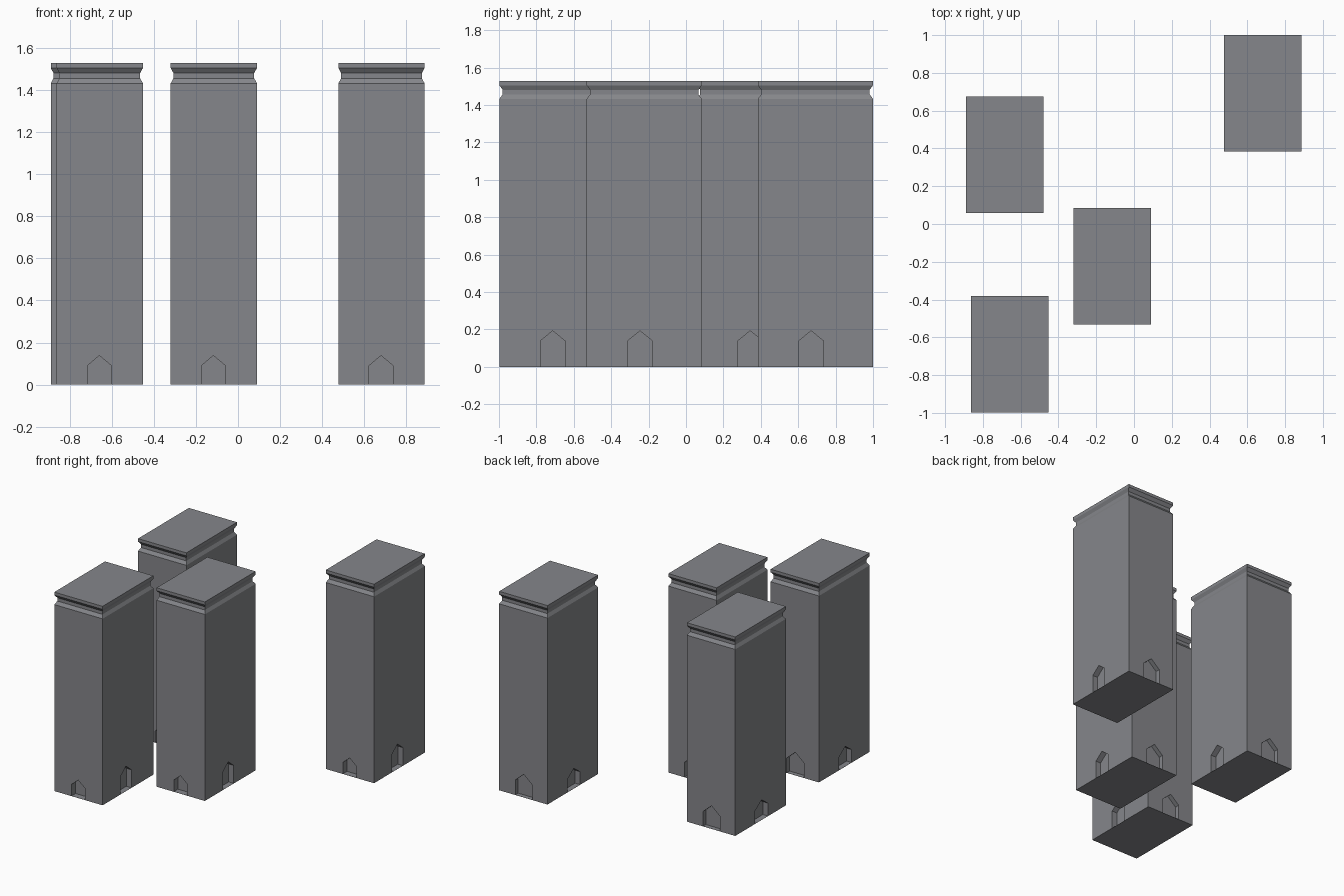
import bpy, bmesh
from math import radians
from mathutils import Matrix, Vector

if "Cube" in bpy.data.objects:
    bpy.data.objects.remove(bpy.data.objects["Cube"])

W, D = 0.41, 0.616
# tower wall profile: (height, inset of side walls, inset of front and back walls)
PROFILE = [(0, 0, 0), (1.432, 0, 0), (1.456, 0.013, 0.018), (1.481, 0.013, 0.018),
           (1.505, 0, 0), (1.528, 0, 0)]
# doorways: facing angle, wall distance, sideways offset, width, shoulder, apex, depth
DOORS = [
    (0, D / 2, -0.002, 0.114, 0.09, 0.138, 0.05),      # front
    (90, W / 2, -0.023, 0.131, 0.139, 0.192, 0.043),   # right
    (180, D / 2, 0.004, 0.145, 0.115, 0.178, 0.035),   # back
    (270, W / 2, 0.012, 0.155, 0.10, 0.155, 0.043),    # left
]
CENTRES = [(-0.685, 0.366), (-0.657, -0.69), (-0.115, -0.223), (0.682, 0.692)]


def make_object(name, bm):
    bmesh.ops.recalc_face_normals(bm, faces=bm.faces)
    mesh = bpy.data.meshes.new(name)
    bm.to_mesh(mesh)
    bm.free()
    obj = bpy.data.objects.new(name, mesh)
    bpy.context.collection.objects.link(obj)
    return obj


# Tower shell with the groove below the roof slab
bm = bmesh.new()
rings = []
for z, inset_x, inset_y in PROFILE:
    x, y = W / 2 - inset_x, D / 2 - inset_y
    rings.append([bm.verts.new((sx * x, sy * y, z)) for sx, sy in ((-1, -1), (1, -1), (1, 1), (-1, 1))])
for a, b in zip(rings, rings[1:]):
    for i in range(4):
        j = (i + 1) % 4
        bm.faces.new((a[i], a[j], b[j], b[i]))
bm.faces.new(rings[0])
bm.faces.new(rings[-1])
tower = make_object("tower_1", bm)

# Gabled doorway cutters, one per wall, leaving a thin floor
bm = bmesh.new()
for angle, wall, off, w, shoulder, apex, depth in DOORS:
    rot = Matrix.Rotation(radians(angle), 4, 'Z')
    outline = [(-w / 2, 0.001), (w / 2, 0.001), (w / 2, shoulder), (0, apex), (-w / 2, shoulder)]
    face = bm.faces.new([bm.verts.new(rot @ Vector((off + x, -wall - 0.05, z))) for x, z in outline])
    ext = bmesh.ops.extrude_face_region(bm, geom=[face], use_keep_orig=True)
    verts = [v for v in ext["geom"] if isinstance(v, bmesh.types.BMVert)]
    bmesh.ops.translate(bm, verts=verts, vec=rot.to_3x3() @ Vector((0, depth + 0.05, 0)))
cutter = make_object("doorway_cutter", bm)
cutter.hide_render = True

mod = tower.modifiers.new("doorways", 'BOOLEAN')
mod.operation = 'DIFFERENCE'
mod.solver = 'EXACT'
mod.object = cutter
bpy.context.view_layer.update()
carved = bpy.data.meshes.new_from_object(tower.evaluated_get(bpy.context.evaluated_depsgraph_get()))
tower.modifiers.clear()
tower.data = carved
bpy.data.objects.remove(cutter)

# Dark stone colour
stone = bpy.data.materials.new("dark_stone")
stone.diffuse_color = (0.235, 0.24, 0.256, 1)
stone.use_nodes = True
stone.node_tree.nodes["Principled BSDF"].inputs["Base Color"].default_value = stone.diffuse_color
carved.materials.clear()
carved.materials.append(stone)

# Four identical towers
for n, (x, y) in enumerate(CENTRES):
    obj = tower
    if n:
        obj = bpy.data.objects.new(f"tower_{n + 1}", carved)
        bpy.context.collection.objects.link(obj)
    obj.location = (x, y, 0)
